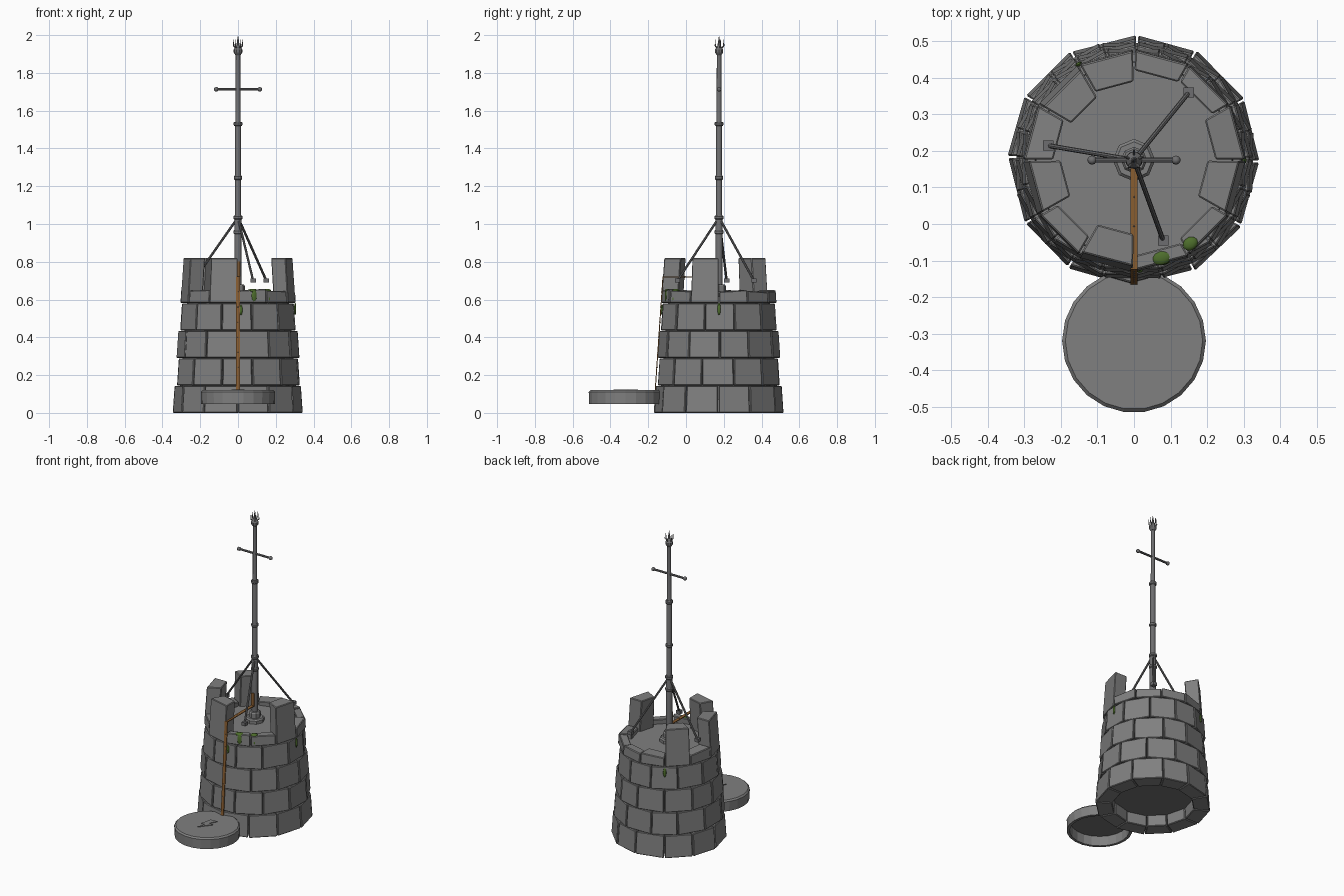
import bpy, bmesh, math, random
from mathutils import Vector, Matrix

random.seed(7)
if "Cube" in bpy.data.objects:
    bpy.data.objects.remove(bpy.data.objects["Cube"])

CY = 0.175          # tower axis in y
SIDES = 12          # blocks per course
STEP = 2 * math.pi / SIDES


def material(name, r, g, b):
    m = bpy.data.materials.new(name)
    m.use_nodes = True
    m.diffuse_color = (r, g, b, 1)
    m.node_tree.nodes["Principled BSDF"].inputs["Base Color"].default_value = (r, g, b, 1)
    return m


STONE = material("grey stone", 0.215, 0.215, 0.215)
DARK = material("dark mortar", 0.16, 0.16, 0.16)
IRON = material("iron", 0.155, 0.155, 0.16)
COPPER = material("copper", 0.25, 0.11, 0.03)
MOSS = material("moss", 0.075, 0.155, 0.025)


def make(name, bm, *mats):
    bmesh.ops.recalc_face_normals(bm, faces=bm.faces)
    me = bpy.data.meshes.new(name)
    bm.to_mesh(me)
    bm.free()
    ob = bpy.data.objects.new(name, me)
    bpy.context.collection.objects.link(ob)
    for m in mats:
        me.materials.append(m)
    return ob


def smooth(ob):
    bpy.ops.object.select_all(action="DESELECT")
    ob.select_set(True)
    bpy.context.view_layer.objects.active = ob
    bpy.ops.object.shade_smooth_by_angle(angle=math.radians(40))


def lathe(bm, profile, n, cx=0, cy=CY):
    rings = []
    for r, z in profile:
        if r == 0:
            rings.append([bm.verts.new((cx, cy, z))] * n)
        else:
            rings.append([bm.verts.new((cx + r * math.cos(2 * math.pi * i / n),
                                        cy + r * math.sin(2 * math.pi * i / n), z)) for i in range(n)])
    for lo, hi in zip(rings, rings[1:]):
        for i in range(n):
            j = (i + 1) % n
            bm.faces.new(list(dict.fromkeys([lo[i], lo[j], hi[j], hi[i]])))


def beam(bm, a, b, r1, r2=None, n=8):
    a, b = Vector(a), Vector(b)
    turn = (b - a).to_track_quat("Z", "Y").to_matrix().to_4x4()
    bmesh.ops.create_cone(bm, cap_ends=True, segments=n, radius1=r1, radius2=r1 if r2 is None else r2,
                          depth=(b - a).length, matrix=Matrix.Translation((a + b) / 2) @ turn)


def box(bm, centre, size, rot=None):
    m = Matrix.Translation(centre) @ (rot or Matrix()) @ Matrix.Diagonal((*size, 1))
    bmesh.ops.create_cube(bm, size=1, matrix=m)


def wall_radius(z):
    return 0.344 - 0.068 * z


def block(bm, a0, a1, z0, z1, depth, slope=0):
    """Wedge-shaped stone between two angles, following the wall's taper."""
    push = random.uniform(-0.003, 0.003)
    ends = []
    for z in (z0, z1):
        ring = []
        for a, inner in ((a0, 0), (a1, 0), (a1, 1), (a0, 1)):
            r = wall_radius(z) + push - inner * depth
            dz = slope * (1 if a == a1 else -1) if z == z1 else 0
            ring.append(bm.verts.new((r * math.cos(a), CY + r * math.sin(a), z + dz)))
        ends.append(ring)
    lo, hi = ends
    bm.faces.new(lo[::-1])
    bm.faces.new(hi)
    for i in range(4):
        j = (i + 1) % 4
        bm.faces.new((lo[i], lo[j], hi[j], hi[i]))


def bevel(ob, width):
    mod = ob.modifiers.new("worn edges", "BEVEL")
    mod.width = width
    mod.segments = 1
    mod.limit_method = "ANGLE"


# Tower wall: four staggered courses of stones
GAP = 0.008
COURSE = 0.1455
for c in range(4):
    bm = bmesh.new()
    shift = STEP / 2 * (c % 2)
    joints = [i * STEP + shift + random.uniform(-0.03, 0.03) for i in range(SIDES)]
    for i in range(SIDES):
        end = joints[i + 1] if i < SIDES - 1 else joints[0] + 2 * math.pi
        block(bm, joints[i] + GAP, end - GAP, c * COURSE, (c + 1) * COURSE - 0.002,
              0.1 if c == 0 else 0.085)
    bevel(make(f"wall_course_{c + 1}", bm, STONE), 0.004)

# Parapet: four standing merlons, the other stones broken off low
low, tall = bmesh.new(), bmesh.new()
depths = {0: 0.08, 1: 0.05, 2: 0.055, 3: 0.085, 5: 0.08, 7: 0.055, 9: 0.04, 10: 0.05}
for i in range(SIDES):
    a0, a1 = i * STEP + GAP, (i + 1) * STEP - GAP
    if i in depths:
        block(low, a0, a1, 4 * COURSE, random.uniform(0.64, 0.655), depths[i],
              random.uniform(-0.006, 0.006))
    else:
        block(tall, a0, a1, 4 * COURSE, 0.82, 0.088)
bevel(make("parapet_low_stones", low, STONE), 0.004)
bevel(make("parapet_merlons", tall, STONE), 0.004)

# Dark core behind the joints, and the stone floor on top
bm = bmesh.new()
lathe(bm, [(0, 0.07), (0.312, 0.07), (0.27, 0.59), (0, 0.59)], 24)
make("wall_core", bm, DARK)
bm = bmesh.new()
lathe(bm, [(0, 0.58), (0.268, 0.58), (0.268, 0.615), (0, 0.615)], 24)
make("roof_floor", bm, STONE)

# Mast foot
bm = bmesh.new()
lathe(bm, [(0, 0.6), (0.058, 0.6), (0.058, 0.635), (0.05, 0.643), (0.036, 0.643),
           (0.036, 0.672), (0.03, 0.68), (0, 0.68)], 8)
make("mast_foot", bm, STONE)

# Mast with collars
bm = bmesh.new()
lathe(bm, [(0, 0.62), (0.019, 0.62), (0.019, 1.03), (0.016, 1.04), (0.016, 1.53),
           (0.013, 1.54), (0.012, 1.9), (0, 1.9)], 12)
smooth(make("mast", bm, IRON))
bm = bmesh.new()
for z, r in ((0.957, 0.024), (1.035, 0.024), (1.245, 0.022), (1.53, 0.023)):
    lathe(bm, [(0, z - 0.011), (r - 0.004, z - 0.011), (r, z - 0.006), (r, z + 0.006),
               (r - 0.004, z + 0.011), (0, z + 0.011)], 12)
make("mast_collars", bm, IRON)

# Crossbar with end knobs
bm = bmesh.new()
beam(bm, (-0.115, CY, 1.713), (0.115, CY, 1.713), 0.007)
for s in (-1, 1):
    bmesh.ops.create_icosphere(bm, subdivisions=2, radius=0.0125,
                               matrix=Matrix.Translation((s * 0.115, CY, 1.713)))
smooth(make("crossbar", bm, IRON))

# Finial: cup, spike and a crown of prongs
bm = bmesh.new()
lathe(bm, [(0, 1.895), (0.014, 1.895), (0.023, 1.908), (0.023, 1.924), (0.013, 1.938),
           (0.009, 1.945), (0, 2.0)], 10)
for i in range(5):
    a = i * math.tau / 5 + math.pi / 2
    path = [(r * math.cos(a), CY + r * math.sin(a), z)
            for r, z in ((0.01, 1.93), (0.025, 1.942), (0.024, 1.978))]
    beam(bm, path[0], path[1], 0.004, 0.0035, 6)
    beam(bm, path[1], path[2], 0.0035, 0.001, 6)
make("finial", bm, IRON)

# Three stay rods and their anchors
rods, anchors = bmesh.new(), bmesh.new()
for x, y in ((0.15, 0.36), (-0.235, 0.215), (0.08, -0.045)):
    beam(rods, (0, CY, 1.035), (x, y, 0.7), 0.0065)
    box(anchors, (x, y, 0.7), (0.028, 0.028, 0.022))
smooth(make("stay_rods", rods, IRON))
make("stay_anchors", anchors, IRON)

# Copper grounding strip from the mast, over the parapet and down the wall
bm, rivets = bmesh.new(), bmesh.new()
path = [(0.154, 0.8), (0.154, 0.72), (CY - wall_radius(0.72) - 0.002, 0.72),
        (CY - wall_radius(0.1) - 0.002, 0.1)]
for (y0, z0), (y1, z1) in zip(path, path[1:]):
    a, b = Vector((0, y0, z0)), Vector((0, y1, z1))
    d = b - a
    turn = Matrix.Rotation(math.atan2(-d.y, d.z), 4, "X")
    box(bm, (a + b) / 2, (0.02, 0.005, d.length + 0.004), turn)
    out = turn @ Vector((0, 0.003, 0))
    for k in range(1, max(2, int(d.length / 0.08))):
        p = a + d * k * 0.08 / d.length
        for s in (-1, 1):
            bmesh.ops.create_icosphere(rivets, subdivisions=1, radius=0.0025,
                                       matrix=Matrix.Translation(p + out * s))
make("grounding_strip", bm, COPPER)
make("strip_rivets", rivets, IRON)

# Round stone plinth disc, hollow beneath
bm = bmesh.new()
lathe(bm, [(0, 0.12), (0.188, 0.12), (0.197, 0.111), (0.195, 0.048), (0.178, 0.048),
           (0.174, 0.11), (0, 0.11)], 22, 0, -0.32)
disc = make("front_disc", bm, STONE, DARK)
for p in disc.data.polygons:
    if p.normal.z < -0.9 and p.center.z > 0.08:
        p.material_index = 1

# Thin bolt-shaped relief on the disc
bm = bmesh.new()
outline = [(-0.018, -0.26), (0.03, -0.255), (0.006, -0.305), (0.034, -0.31), (-0.024, -0.385),
           (-0.01, -0.335), (-0.034, -0.332)]
face = bm.faces.new([bm.verts.new((x, y, 0.118)) for x, y in outline])
top = bmesh.ops.extrude_face_region(bm, geom=[face])["geom"]
bmesh.ops.translate(bm, vec=(0, 0, 0.006), verts=[v for v in top if isinstance(v, bmesh.types.BMVert)])
make("disc_bolt_relief", bm, STONE)

# Moss: cushions on the parapet and drips down the wall (angle, height, inset, size)
bm = bmesh.new()
for deg, z, inset, size in ((286, 0.648, 0.022, (0.02, 0.028, 0.009)),
                            (304, 0.648, 0.024, (0.018, 0.022, 0.009)),
                            (287, 0.618, 0.009, (0.006, 0.015, 0.034)),
                            (304, 0.6, 0.012, (0.006, 0.009, 0.02)),
                            (273, 0.545, 0.004, (0.006, 0.008, 0.028)),
                            (0, 0.55, 0.004, (0.006, 0.009, 0.033)),
                            (120, 0.545, 0.004, (0.006, 0.01, 0.03))):
    a = math.radians(deg)
    r = wall_radius(z) - inset
    m = (Matrix.Translation((r * math.cos(a), CY + r * math.sin(a), z))
         @ Matrix.Rotation(a, 4, "Z") @ Matrix.Diagonal((*size, 1)))
    bmesh.ops.create_icosphere(bm, subdivisions=2, radius=1, matrix=m)
smooth(make("moss", bm, MOSS))
